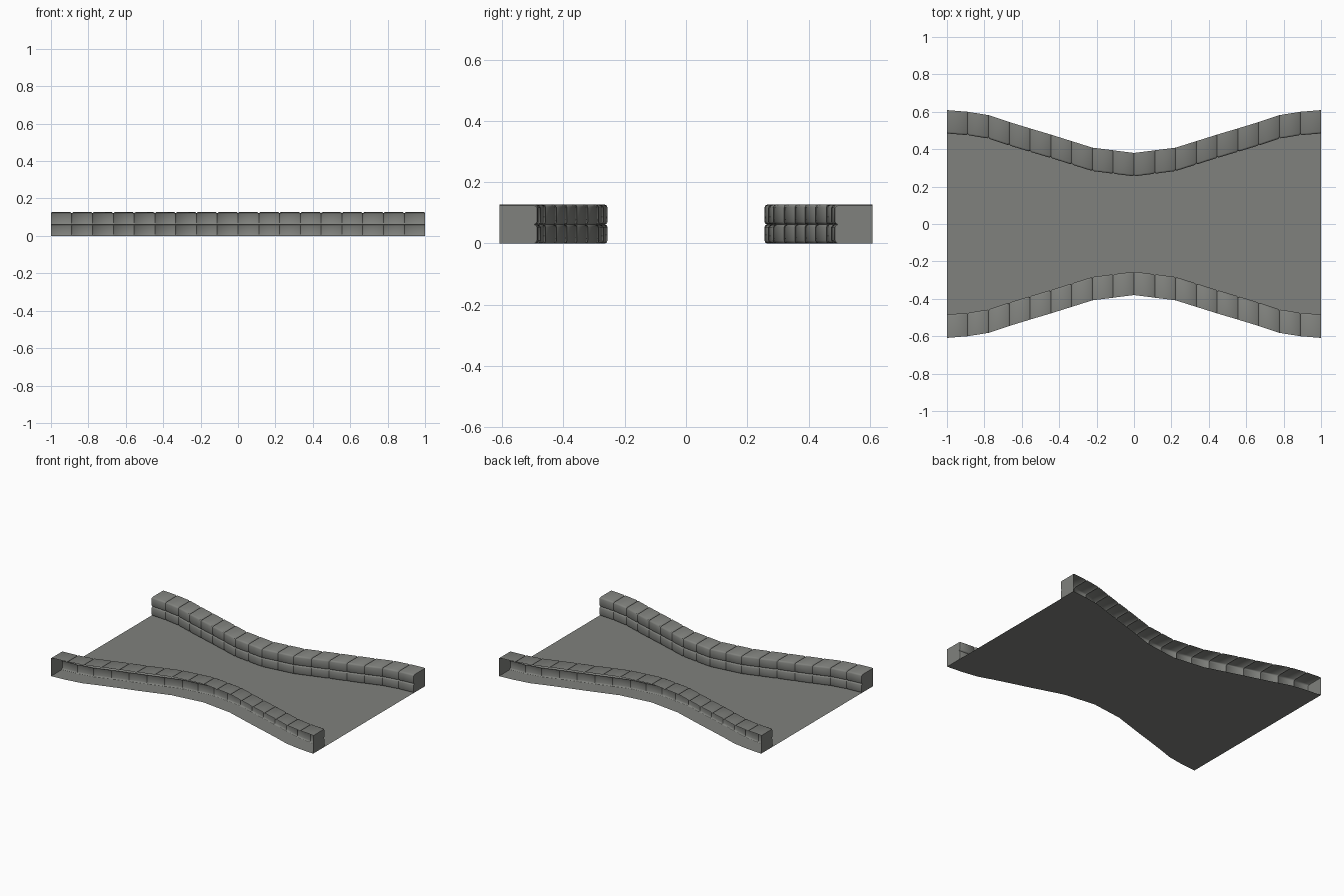
import bpy, bmesh, math

if "Cube" in bpy.data.objects:
    bpy.data.objects.remove(bpy.data.objects["Cube"])

# outer wall line: half-width at equal steps from the middle (x=0) to the end (x=1)
HALF = [0.380, 0.394, 0.408, 0.443, 0.478, 0.511, 0.545, 0.582, 0.600, 0.609]
BLOCKS = 18
WIDTH = 0.125
TOP = 0.127
BEVEL = 0.007


def outer_y(x):
    t = min(abs(x) * 9, 8.9999999)
    i = int(t)
    return HALF[i] + (HALF[i + 1] - HALF[i]) * (t - i)


def make_object(name, bm, mat):
    mesh = bpy.data.meshes.new(name)
    bm.to_mesh(mesh)
    bm.free()
    mesh.materials.append(mat)
    ob = bpy.data.objects.new(name, mesh)
    bpy.context.scene.collection.objects.link(ob)
    return ob


stone = bpy.data.materials.new("grey stone")
stone.diffuse_color = (0.215, 0.22, 0.205, 1)
stone.use_nodes = True
stone.node_tree.nodes["Principled BSDF"].inputs["Base Color"].default_value = stone.diffuse_color

# floor: flat sheet running out to the outer wall lines
bm = bmesh.new()
rows = []
for i in range(BLOCKS + 1):
    x = -1 + 2 * i / BLOCKS
    rows.append([bm.verts.new((x, s * outer_y(x), 0)) for s in (-1, 1)])
for a, b in zip(rows, rows[1:]):
    bm.faces.new((a[0], b[0], b[1], a[1]))
make_object("floor", bm, stone)

# stone wall: two rounded courses and a flat top, open on the outside
# profile is (setback from the inner face, z), from the floor up
PROFILE = [(0.009, 0), (0.003, 0.003), (0, 0.010), (0, 0.053), (0.003, 0.059),
           (0.009, 0.062), (0.003, 0.065), (0, 0.071), (0, 0.117),
           (0.003, 0.124), (0.010, TOP), (WIDTH, TOP)]

# each block is full size between bevelled joints
stations = [(-1, 0.003)]
for i in range(BLOCKS):
    x0, x1 = -1 + 2 * i / BLOCKS, -1 + 2 * (i + 1) / BLOCKS
    last = i == BLOCKS - 1
    stations += [(x0 + BEVEL, 0), (x1 - BEVEL, 0), (x1, 0.003 if last else 0.006)]

bm = bmesh.new()
rings = []
for x, cut in stations:
    y_in = outer_y(x) - WIDTH
    ring = []
    for d, z in PROFILE:
        setback = d if d == WIDTH else d + cut
        ring.append(bm.verts.new((x, y_in + setback, z - cut if z > 0.12 else z)))
    rings.append(ring)
for a, b in zip(rings, rings[1:]):
    for k in range(len(PROFILE) - 1):
        bm.faces.new((a[k], b[k], b[k + 1], a[k + 1]))
# end caps
for ring, x in ((rings[0], -1), (rings[-1], 1)):
    loop = ring + [bm.verts.new((x, outer_y(x), 0))]
    bm.faces.new(loop if x < 0 else loop[::-1])
wall = make_object("stone_walls", bm, stone)

bpy.context.view_layer.objects.active = wall
wall.select_set(True)
bpy.ops.object.shade_smooth_by_angle(angle=math.radians(50))

# the second wall mirrors the first across the channel
mirror = wall.modifiers.new("mirror", 'MIRROR')
mirror.use_axis = (False, True, False)
mirror.use_mirror_merge = False
